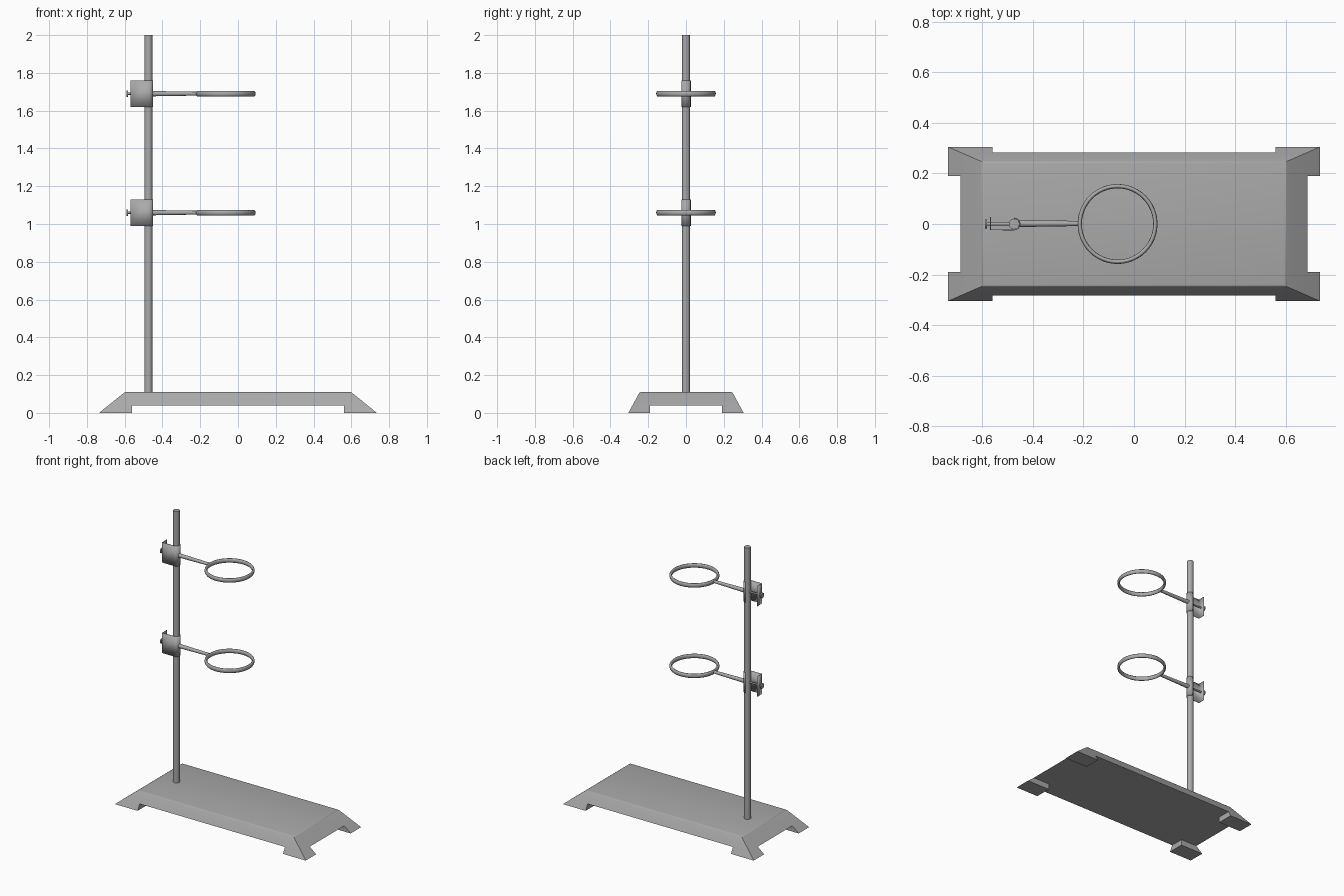
import bpy, bmesh, math
from mathutils import Matrix, Vector

if "Cube" in bpy.data.objects:
    bpy.data.objects.remove(bpy.data.objects["Cube"])

steel = bpy.data.materials.new("grey steel")
steel.use_nodes = True
GREY = (0.4, 0.4, 0.4, 1)
steel.diffuse_color = GREY
steel.node_tree.nodes["Principled BSDF"].inputs["Base Color"].default_value = GREY


def finish(name, bm, angle=35):
    bmesh.ops.recalc_face_normals(bm, faces=bm.faces)
    mesh = bpy.data.meshes.new(name)
    bm.to_mesh(mesh)
    bm.free()
    mesh.materials.append(steel)
    obj = bpy.data.objects.new(name, mesh)
    bpy.context.collection.objects.link(obj)
    bpy.ops.object.select_all(action="DESELECT")
    obj.select_set(True)
    bpy.context.view_layer.objects.active = obj
    bpy.ops.object.shade_smooth_by_angle(angle=math.radians(angle))
    return obj


def cylinder(name, start, end, r1, r2, sides=20):
    a, b = Vector(start), Vector(end)
    bm = bmesh.new()
    turn = (b - a).to_track_quat("Z", "Y").to_matrix().to_4x4()
    bmesh.ops.create_cone(bm, cap_ends=True, segments=sides, radius1=r1, radius2=r2,
                          depth=(b - a).length,
                          matrix=Matrix.Translation((a + b) / 2) @ turn)
    return finish(name, bm)


# Sloped base: half sizes shrink linearly with height
FOOT_Z, TOP_Z = 0.04, 0.11


def half_size(z):
    t = z / TOP_Z
    return 0.735 - 0.135 * t, 0.305 - 0.06 * t


def loft(bm, lower, upper):
    rings = [[bm.verts.new(p) for p in ring] for ring in (lower, upper)]
    bm.faces.new(rings[0])
    bm.faces.new(rings[1])
    for i in range(4):
        j = (i + 1) % 4
        bm.faces.new((rings[0][i], rings[0][j], rings[1][j], rings[1][i]))


def rect(x0, y0, x1, y1, z):
    return [(x0, y0, z), (x1, y0, z), (x1, y1, z), (x0, y1, z)]


bm = bmesh.new()
(lx, ly), (ux, uy) = half_size(FOOT_Z), half_size(TOP_Z)
loft(bm, rect(-lx, -ly, lx, ly, FOOT_Z), rect(-ux, -uy, ux, uy, TOP_Z))
top_edges = [e for e in bm.edges if all(v.co.z > 0.1 for v in e.verts)]
bmesh.ops.bevel(bm, geom=top_edges, offset=0.006, segments=2, affect="EDGES", profile=0.5)
finish("base", bm)

# Corner feet
for sx, side in ((-1, "right"), (1, "left")):
    for sy, end in ((-1, "front"), (1, "back")):
        bm = bmesh.new()
        rings = []
        for z in (0, FOOT_Z):
            hx, hy = half_size(z)
            rings.append(rect(sx * 0.56, sy * 0.19, sx * hx, sy * hy, z))
        loft(bm, *rings)
        finish(f"{end}_{side}_foot", bm)

# Upright rod
ROD_X = -0.474
cylinder("rod", (ROD_X, 0, TOP_Z - 0.01), (ROD_X, 0, 2), 0.021, 0.021)


def clamp(name, z):
    # Bent sheet: end flange, front plate, then a hook around the rod
    path = [(-0.567, 0.027), (-0.567, -0.023)]
    for i in range(13):
        a = -math.pi / 2 + math.pi * i / 12
        path.append((ROD_X + 0.023 * math.cos(a), 0.023 * math.sin(a)))
    bm = bmesh.new()
    cols = [[bm.verts.new((x, y, z + h)) for h in (-0.07, 0.07)] for x, y in path]
    for a, b in zip(cols, cols[1:]):
        bm.faces.new((a[0], b[0], b[1], a[1]))
    obj = finish(name, bm)
    sheet = obj.modifiers.new("thickness", "SOLIDIFY")
    sheet.thickness = 0.004
    sheet.offset = 0


def ring(name, z):
    # Flat band with rounded edges
    bm = bmesh.new()
    n, m = 48, 10
    grid = []
    for i in range(n):
        a = math.tau * i / n
        row = []
        for j in range(m):
            b = math.tau * j / m
            r = 0.1495 + 0.0085 * math.cos(b)
            row.append(bm.verts.new((-0.065 + r * math.cos(a), r * math.sin(a),
                                     z + 0.015 * math.sin(b))))
        grid.append(row)
    for i in range(n):
        p, q = grid[i], grid[(i + 1) % n]
        for j in range(m):
            k = (j + 1) % m
            bm.faces.new((p[j], q[j], q[k], p[k]))
    finish(name, bm, 60)


# Two clamps, each holding an arm and a ring
for level, z in (("upper", 1.69), ("lower", 1.06)):
    clamp(f"{level}_clamp", z)
    cylinder(f"{level}_arm", (-0.455, 0.002, z), (-0.212, 0.002, z), 0.014, 0.010, 16)
    ring(f"{level}_ring", z)
    cylinder(f"{level}_screw", (-0.59, 0, z), (-0.494, 0, z), 0.006, 0.006, 12)
    cylinder(f"{level}_screw_head", (-0.59, 0, z), (-0.582, 0, z), 0.018, 0.018, 16)
